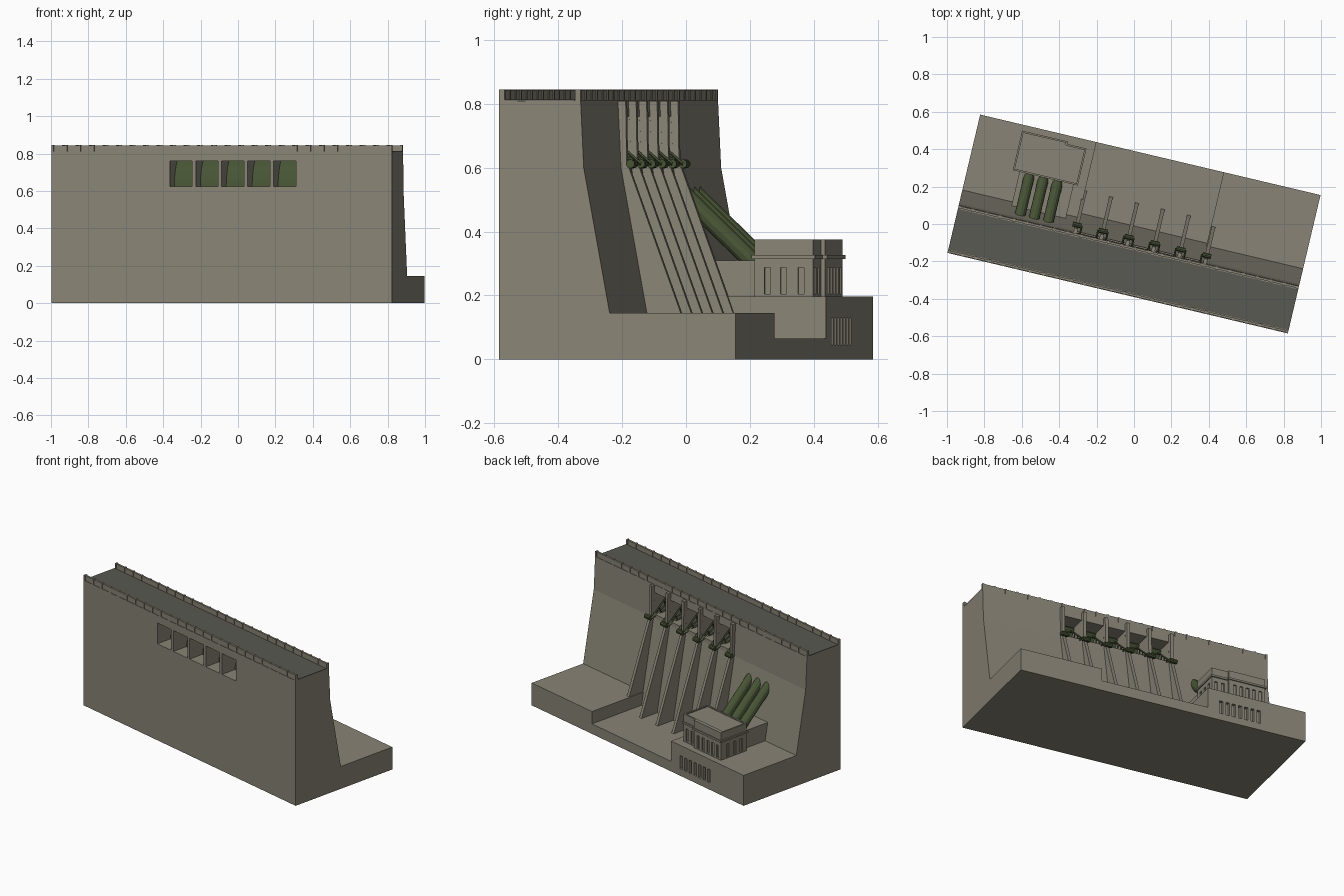
import bpy, bmesh, math
from mathutils import Vector, Matrix

if "Cube" in bpy.data.objects:
    bpy.data.objects.remove(bpy.data.objects["Cube"])

TURN = math.radians(-13.3)      # whole dam is turned in plan
L, FRONT, BACK = 0.935, -0.38, 0.38
PITCH, FIRST = 0.1425, -0.295   # spillway piers


def material(name, rgb):
    m = bpy.data.materials.new(name)
    m.use_nodes = True
    m.diffuse_color = (*rgb, 1)
    m.node_tree.nodes["Principled BSDF"].inputs["Base Color"].default_value = (*rgb, 1)
    return m


CONCRETE = material("concrete", (0.25, 0.23, 0.18))
ROAD = material("road grey", (0.10, 0.10, 0.085))
GREEN = material("steel green", (0.062, 0.088, 0.035))


def finish(bm, name, mat):
    bmesh.ops.recalc_face_normals(bm, faces=bm.faces)
    mesh = bpy.data.meshes.new(name)
    bm.to_mesh(mesh)
    bm.free()
    mesh.materials.append(mat)
    ob = bpy.data.objects.new(name, mesh)
    ob.rotation_euler.z = TURN
    bpy.context.collection.objects.link(ob)
    return ob


def add_box(bm, u0, u1, v0, v1, z0, z1):
    mid = Vector((u0 + u1, v0 + v1, z0 + z1)) / 2
    size = Matrix.Diagonal((u1 - u0, v1 - v0, z1 - z0, 1))
    bmesh.ops.create_cube(bm, size=1, matrix=Matrix.Translation(mid) @ size)


def boxes(name, mat, dims):
    bm = bmesh.new()
    for d in dims:
        add_box(bm, *d)
    return finish(bm, name, mat)


def add_profile(bm, points, u0, u1):
    """Extrude a closed (v, z) outline along the dam."""
    face = bm.faces.new([bm.verts.new((u0, v, z)) for v, z in points])
    new = bmesh.ops.extrude_face_region(bm, geom=[face])["geom"]
    bmesh.ops.translate(bm, vec=(u1 - u0, 0, 0),
                        verts=[g for g in new if isinstance(g, bmesh.types.BMVert)])


def add_rod(bm, a, b, radius, sides):
    a, b = Vector(a), Vector(b)
    turn = (b - a).to_track_quat('Z', 'Y').to_matrix().to_4x4()
    bmesh.ops.create_cone(bm, cap_ends=True, segments=sides, radius1=radius, radius2=radius,
                          depth=(b - a).length, matrix=Matrix.Translation((a + b) / 2) @ turn)


def cut(ob, dims):
    cutter = boxes("cutter", CONCRETE, dims)
    cutter.hide_render = True
    mod = ob.modifiers.new("cut", 'BOOLEAN')
    mod.operation, mod.solver, mod.object = 'DIFFERENCE', 'EXACT', cutter
    bpy.context.view_layer.update()
    result = bpy.data.meshes.new_from_object(ob.evaluated_get(bpy.context.evaluated_depsgraph_get()))
    ob.modifiers.clear()
    ob.data = result
    bpy.data.objects.remove(cutter)


# Dam wall with five sluice openings
bays = [FIRST + PITCH * (i + 0.5) for i in range(5)]
bm = bmesh.new()
add_profile(bm, [(FRONT, 0), (FRONT, 0.81), (-0.118, 0.81), (-0.108, 0.6), (-0.01, 0.065), (-0.01, 0)], -L, L)
wall = finish(bm, "dam_wall", CONCRETE)
cut(wall, [(u - 0.061, u + 0.061, -0.5, 0.1, 0.625, 0.76) for u in bays])

# Stepped foundation
boxes("right_foundation", CONCRETE, [(0.403, L, -0.1, BACK, 0, 0.145)])
boxes("spillway_floor", CONCRETE, [(-0.296, 0.403, -0.1, BACK, 0, 0.065)])
left_base = boxes("left_foundation", CONCRETE, [(-L, -0.296, -0.1, BACK, 0, 0.197)])
cut(left_base, [(-0.64 + 0.041 * i, -0.618 + 0.041 * i, 0.36, 0.4, 0.045, 0.13) for i in range(7)])

# Crest road, parapets and their posts
boxes("crest_road", ROAD, [(-L, L, -0.362, -0.138, 0.805, 0.814)])
for name, v in (("front_parapet", -0.371), ("back_parapet", -0.127)):
    dims = [(-L, L, v - 0.006, v + 0.006, 0.805, 0.843)]
    for i in range(26):
        u = -L + 0.006 + i * (2 * L - 0.012) / 25
        dims.append((u - 0.006, u + 0.006, v - 0.009, v + 0.009, 0.805, 0.845))
    boxes(name, CONCRETE, dims)

# Spillway piers
bm = bmesh.new()
for i in range(6):
    u = FIRST + PITCH * i
    add_profile(bm, [(-0.14, 0.808), (-0.093, 0.808), (-0.09, 0.62), (0.115, 0.06), (-0.05, 0.06), (-0.14, 0.6)],
                u - 0.01, u + 0.01)
finish(bm, "spillway_piers", CONCRETE)

# Radial gates: curved skin, braced arms and trunnions
PIVOT_V, PIVOT_Z, R = -0.075, 0.612, 0.205


def on_arc(angle, r):
    return PIVOT_V - r * math.cos(angle), PIVOT_Z + r * math.sin(angle)


bm = bmesh.new()
for u in bays:
    angles = [math.radians(3 + 43 * k / 8) for k in range(9)]
    outline = [on_arc(a, R) for a in angles] + [on_arc(a, R - 0.012) for a in reversed(angles)]
    add_profile(bm, outline, u - 0.06, u + 0.06)
    for side in (-0.045, 0.045):
        for k in (1, 4, 7):
            add_rod(bm, (u + side, PIVOT_V, PIVOT_Z), (u + side, *on_arc(angles[k], R - 0.006)), 0.005, 4)
        for r in (0.08, 0.13):
            add_rod(bm, (u + side, *on_arc(angles[1], r)), (u + side, *on_arc(angles[7], r)), 0.004, 4)
    for k in (1, 4, 7):
        add_rod(bm, (u - 0.045, *on_arc(angles[k], 0.13)), (u + 0.045, *on_arc(angles[k], 0.13)), 0.004, 4)
finish(bm, "radial_gates", GREEN)
bm = bmesh.new()
for i in range(6):
    u = FIRST + PITCH * i
    add_rod(bm, (u - 0.024, PIVOT_V, PIVOT_Z), (u + 0.024, PIVOT_V, PIVOT_Z), 0.014, 10)
finish(bm, "gate_trunnions", GREEN)

# Powerhouse with recessed roof and windows
house = boxes("powerhouse", CONCRETE, [(-0.69, -0.347, 0.138, 0.327, 0.19, 0.375)])
cuts = [(-0.68, -0.357, 0.148, 0.317, 0.369, 0.4)]
for v in (0.18, 0.232, 0.288):
    for u in (-0.347, -0.69):
        cuts.append((u - 0.008, u + 0.008, v - 0.01, v + 0.01, 0.205, 0.287))
for u in (-0.42, -0.375):
    cuts.append((u - 0.009, u + 0.009, 0.318, 0.34, 0.205, 0.287))
cut(house, cuts)
bay = boxes("powerhouse_bay", CONCRETE, [(-0.69, -0.452, 0.32, 0.341, 0.19, 0.375)])
cut(bay, [(-0.67 + 0.042 * i, -0.65 + 0.042 * i, 0.332, 0.36, 0.205, 0.287) for i in range(5)])
boxes("powerhouse_cornice", CONCRETE, [(-0.697, -0.34, 0.131, 0.334, 0.314, 0.326),
                                       (-0.697, -0.445, 0.3, 0.348, 0.314, 0.326)])
boxes("penstock_hall", CONCRETE, [(-0.66, -0.362, -0.09, 0.14, 0.19, 0.31)])

# Penstock pipes running down from the dam face
bm = bmesh.new()
for u in (-0.604, -0.527, -0.449):
    add_rod(bm, (u, -0.13, 0.532), (u, 0.135, 0.28), 0.029, 12)
pipes = finish(bm, "penstocks", GREEN)
